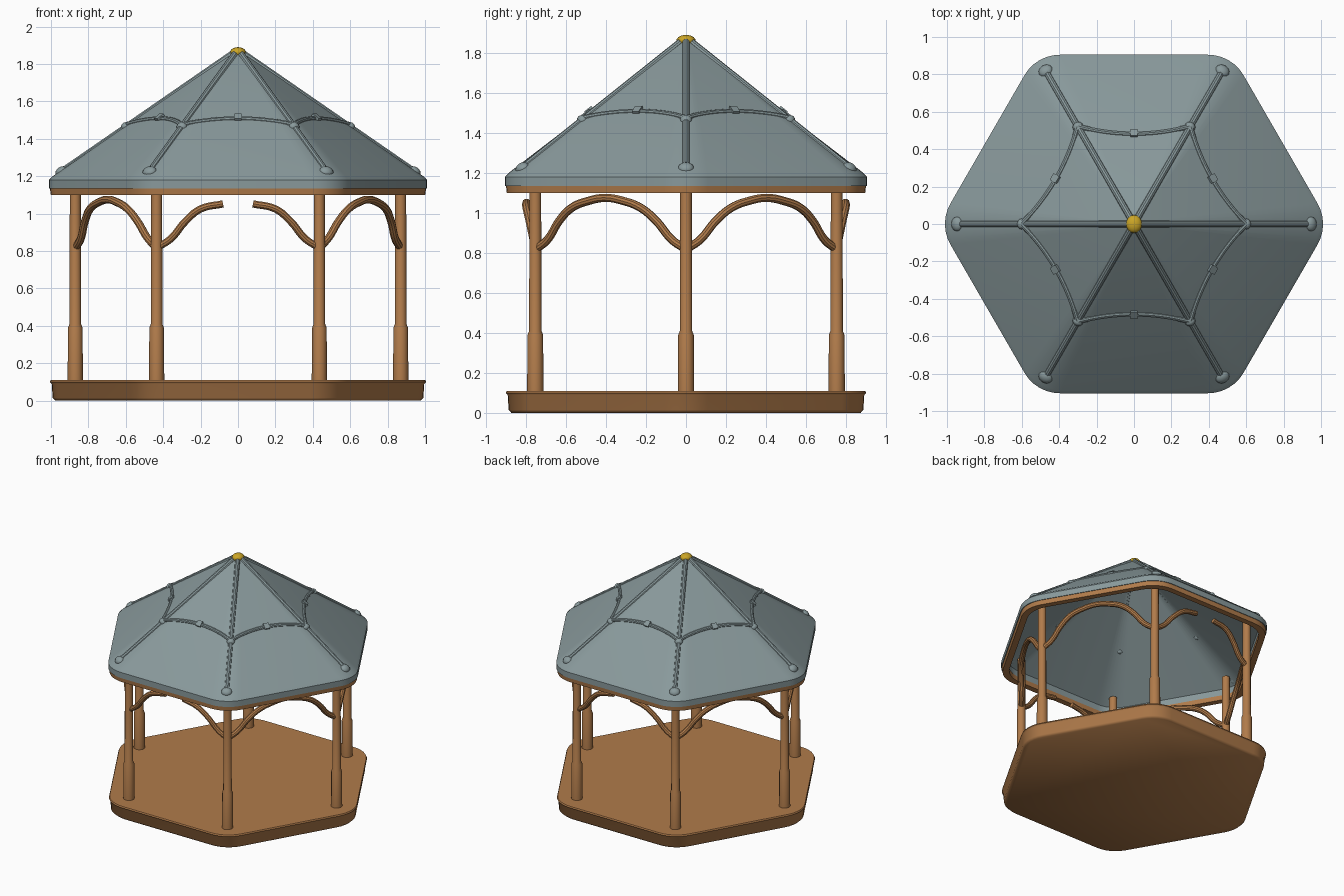
import bpy, bmesh, math
from mathutils import Vector, Matrix

if "Cube" in bpy.data.objects:
    bpy.data.objects.remove(bpy.data.objects["Cube"])

C30 = math.cos(math.pi / 6)
APEX, SLOPE = 1.88, 0.69          # ridge line: z = APEX - SLOPE * radius


def material(name, col):
    m = bpy.data.materials.new(name)
    m.diffuse_color = (*col, 1)
    m.use_nodes = True
    m.node_tree.nodes["Principled BSDF"].inputs["Base Color"].default_value = m.diffuse_color
    return m


WOOD = material("warm wood", (0.44, 0.20, 0.07))
SLATE = material("slate grey", (0.25, 0.32, 0.33))
GOLD = material("gold", (0.60, 0.38, 0.02))


def finish(ob, mat, angle=35):
    ob.data.materials.append(mat)
    bpy.ops.object.select_all(action='DESELECT')
    ob.select_set(True)
    bpy.context.view_layer.objects.active = ob
    bpy.ops.object.shade_smooth_by_angle(angle=math.radians(angle))
    return ob


def from_bmesh(name, bm, mat, angle=35):
    bmesh.ops.recalc_face_normals(bm, faces=bm.faces)
    me = bpy.data.meshes.new(name)
    bm.to_mesh(me)
    bm.free()
    ob = bpy.data.objects.new(name, me)
    bpy.context.collection.objects.link(ob)
    return finish(ob, mat, angle)


def hexagon(apothem=0.905, r=0.22, seg=6):
    """Hexagon outline with rounded corners, one corner on +x."""
    pts, c = [], (apothem - r) / C30
    for k in range(6):
        a = k * math.pi / 3
        for i in range(seg + 1):
            b = a + (i / seg - 0.5) * math.pi / 3
            pts.append((c * math.cos(a) + r * math.cos(b), c * math.sin(a) + r * math.sin(b)))
    return pts


def loft(name, profile, mat, closed=False, caps=False, angle=35):
    """Loft scaled hexagons through (scale, z) pairs."""
    bm = bmesh.new()
    out = hexagon()
    n = len(out)
    rings = [[bm.verts.new((x * s, y * s, z)) for x, y in out] for s, z in profile]
    pairs = list(zip(rings, rings[1:])) + ([(rings[-1], rings[0])] if closed else [])
    for a, b in pairs:
        for i in range(n):
            j = (i + 1) % n
            bm.faces.new((a[i], a[j], b[j], b[i]))
    if caps:
        bm.faces.new(rings[0])
        bm.faces.new(rings[-1])
    return from_bmesh(name, bm, mat, angle)


def tube(name, pts, radius, mat, smooth=True):
    """Round bar through points."""
    cu = bpy.data.curves.new(name, 'CURVE')
    cu.dimensions = '3D'
    cu.bevel_depth = radius
    cu.bevel_resolution = 3
    cu.use_fill_caps = True
    cu.resolution_u = 5
    sp = cu.splines.new('BEZIER' if smooth else 'POLY')
    if smooth:
        sp.bezier_points.add(len(pts) - 1)
        for p, co in zip(sp.bezier_points, pts):
            p.co = co
            p.handle_left_type = p.handle_right_type = 'AUTO'
    else:
        sp.points.add(len(pts) - 1)
        for p, co in zip(sp.points, pts):
            p.co = (*co, 1)
    ob = bpy.data.objects.new(name, cu)
    bpy.context.collection.objects.link(ob)
    bpy.ops.object.select_all(action='DESELECT')
    ob.select_set(True)
    bpy.context.view_layer.objects.active = ob
    bpy.ops.object.convert(target='MESH')
    return finish(bpy.context.object, mat)


def polar(r, a, z):
    return Vector((r * math.cos(a), r * math.sin(a), z))


def side_point(a, apothem, u, z):
    """Point on the side facing angle a, u along the side."""
    return Vector((apothem * math.cos(a) - u * math.sin(a),
                   apothem * math.sin(a) + u * math.cos(a), z))


# floor slab with softened rims
loft("floor_platform", [(0.965, 0.0), (0.98, 0.015), (0.985, 0.09), (0.995, 0.1),
                        (0.99, 0.11), (0.96, 0.11)], WOOD, caps=True, angle=50)

# open roof shell and the wooden trim under its eave
loft("roof_shell", [(0.02, 1.845), (0.945, 1.19), (0.945, 1.135), (1.0, 1.135), (1.0, 1.18),
                    (0.98, 1.2), (0.015, APEX - 0.01)], SLATE, closed=True)
loft("eave_trim", [(0.94, 1.1), (0.99, 1.1), (0.995, 1.138), (0.94, 1.138)], WOOD, closed=True)

# posts with a thicker foot, and roof ridge bars
for k in range(6):
    a = k * math.pi / 3
    bm = bmesh.new()
    prof = [(0.041, 0.1), (0.039, 0.39), (0.031, 0.41), (0.029, 1.22)]
    rings = []
    for r, z in prof:
        rings.append([bm.verts.new(polar(0.87, a, z) + polar(r, i * math.pi / 6, 0))
                      for i in range(12)])
    for p, q in zip(rings, rings[1:]):
        for i in range(12):
            bm.faces.new((p[i], p[(i + 1) % 12], q[(i + 1) % 12], q[i]))
    bm.faces.new(rings[0])
    bm.faces.new(rings[-1])
    from_bmesh(f"post_{k}", bm, WOOD)

    tube(f"ridge_bar_{k}", [polar(r, a, APEX - SLOPE * r - 0.004) for r in (0.02, 0.96)],
         0.018, SLATE, smooth=False)
    # foot cap and collar on the ridge bar
    for label, r, size in (("foot", 0.945, (0.035, 0.04, 0.025)), ("collar", 0.6, (0.025, 0.03, 0.026))):
        bm = bmesh.new()
        bmesh.ops.create_uvsphere(bm, u_segments=12, v_segments=8, radius=1)
        m = (Matrix.Translation(polar(r, a, APEX - SLOPE * r - 0.003)) @ Matrix.Rotation(a, 4, 'Z')
             @ Matrix.Rotation(math.atan(SLOPE), 4, 'Y') @ Matrix.Diagonal((*size, 1)))
        bmesh.ops.transform(bm, matrix=m, verts=bm.verts)
        from_bmesh(f"ridge_{label}_{k}", bm, SLATE)

# per side: bowed roof batten with a clip, and the curved braces below
for k in range(6):
    a = (k + 0.5) * math.pi / 3
    pts = []
    for i in range(-4, 5):
        t = i / 4
        ap = 0.48 + 0.04 * t * t
        pts.append(side_point(a, ap, 0.3 * t, APEX - SLOPE * ap / C30 + 0.008))
    tube(f"roof_batten_{k}", pts, 0.015, SLATE)
    bm = bmesh.new()
    bmesh.ops.create_cube(bm, size=1)
    m = (Matrix.Translation(side_point(a, 0.48, 0, APEX - SLOPE * 0.48 / C30 + 0.01))
         @ Matrix.Rotation(a, 4, 'Z') @ Matrix.Rotation(math.atan(SLOPE / C30), 4, 'Y')
         @ Matrix.Diagonal((0.045, 0.04, 0.035, 1)))
    bmesh.ops.transform(bm, matrix=m, verts=bm.verts)
    from_bmesh(f"batten_clip_{k}", bm, SLATE)

    # half brace: (distance along side, outward bulge, height)
    half = [(0.43, 0.0, 0.82), (0.36, 0.01, 0.865), (0.28, 0.03, 0.96), (0.2, 0.045, 1.025)]
    if k in (1, 4):   # front and back stay open in the middle
        half += [(0.08, 0.045, 1.052)]
        for s, side in ((-1, "left"), (1, "right")):
            tube(f"open_brace_{k}_{side}",
                 [side_point(a, 0.753 + b, s * u, z) for u, b, z in half], 0.02, WOOD)
    else:
        half += [(0.1, 0.05, 1.06)]
        arch = [(-u, b, z) for u, b, z in half] + [(0, 0.05, 1.075)] + half[::-1]
        tube(f"arch_brace_{k}", [side_point(a, 0.753 + b, u, z) for u, b, z in arch], 0.021, WOOD)

# gold knob at the peak
bm = bmesh.new()
bmesh.ops.create_uvsphere(bm, u_segments=16, v_segments=10, radius=1)
bmesh.ops.transform(bm, matrix=Matrix.Translation((0, 0, 1.862)) @ Matrix.Diagonal((0.043, 0.048, 0.028, 1)),
                    verts=bm.verts)
from_bmesh("peak_knob", bm, GOLD)
